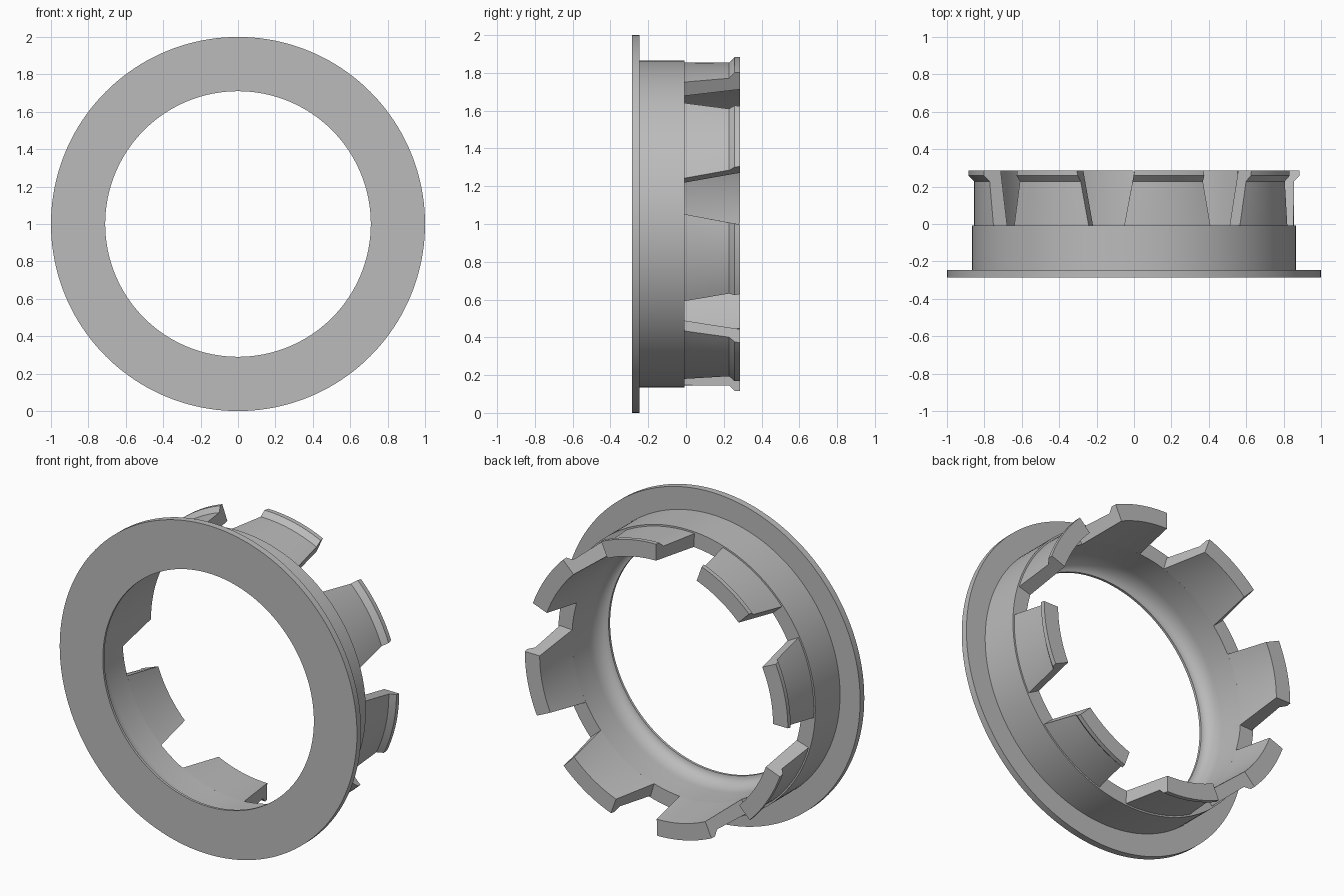
import bpy
import bmesh
from math import sin, cos, pi, radians

if "Cube" in bpy.data.objects:
    bpy.data.objects.remove(bpy.data.objects["Cube"])

grey = bpy.data.materials.new("plain_grey")
grey.use_nodes = True
grey.diffuse_color = (0.5, 0.5, 0.5, 1)
grey.node_tree.nodes["Principled BSDF"].inputs["Base Color"].default_value = (0.5, 0.5, 0.5, 1)

FRONT, FLANGE_BACK, COLLAR_BACK, TIP = -0.285, -0.245, -0.007, 0.285
BORE, BORE_TIP = 0.772, 0.785


def sweep(name, profile, angles, closed):
    """Sweep a closed (radius, y) profile about the y axis; angles(t, y) gives each angle."""
    bm = bmesh.new()
    steps = 160 if closed else 16
    count = steps if closed else steps + 1
    rows = []
    for i in range(count):
        row = []
        for r, y in profile:
            a = angles(i / steps, y)
            row.append(bm.verts.new((r * cos(a), y, 1 + r * sin(a))))
        rows.append(row)
    n = len(profile)
    for i in range(steps):
        a, b = rows[i], rows[(i + 1) % count]
        for j in range(n):
            k = (j + 1) % n
            bm.faces.new((a[j], a[k], b[k], b[j]))
    if not closed:
        bm.faces.new(rows[0])
        bm.faces.new(rows[-1])
    bmesh.ops.recalc_face_normals(bm, faces=bm.faces)
    mesh = bpy.data.meshes.new(name)
    bm.to_mesh(mesh)
    bm.free()
    mesh.materials.append(grey)
    obj = bpy.data.objects.new(name, mesh)
    bpy.context.collection.objects.link(obj)
    bpy.ops.object.select_all(action="DESELECT")
    obj.select_set(True)
    bpy.context.view_layer.objects.active = obj
    bpy.ops.object.shade_smooth_by_angle(angle=radians(25))
    return obj


# Flange and collar, with a rounded lip running into the bore
lip = [(BORE - 0.062 * (1 - sin(t)), FRONT + 0.1 * (1 - cos(t)))
       for t in (i / 8 * pi / 2 for i in range(9))]
lip = [(0.71 + (BORE - 0.71) * sin(i / 8 * pi / 2),
        FRONT + 0.015 + 0.1 * (1 - cos(i / 8 * pi / 2))) for i in range(9)]
ring_profile = [(1, FRONT), (1, FLANGE_BACK), (0.865, FLANGE_BACK),
                (0.865, COLLAR_BACK), (BORE, COLLAR_BACK)] + lip[::-1] + [(0.71, FRONT)]
sweep("flange_and_collar", ring_profile, lambda t, y: 2 * pi * t, True)

# Eight tapering snap tabs, each with a barbed tip
tab_profile = [(BORE, COLLAR_BACK), (0.855, COLLAR_BACK), (0.855, 0.228),
               (0.885, 0.258), (0.885, TIP), (BORE_TIP, TIP)]


def tab_angle(centre):
    def angle(t, y):
        f = (y - COLLAR_BACK) / (TIP - COLLAR_BACK)
        half = 16 - 3.7 * f
        return radians(centre + (2 * t - 1) * half)
    return angle


for i in range(8):
    sweep(f"snap_tab_{i + 1}", tab_profile, tab_angle(32.5 + 45 * i), False)
